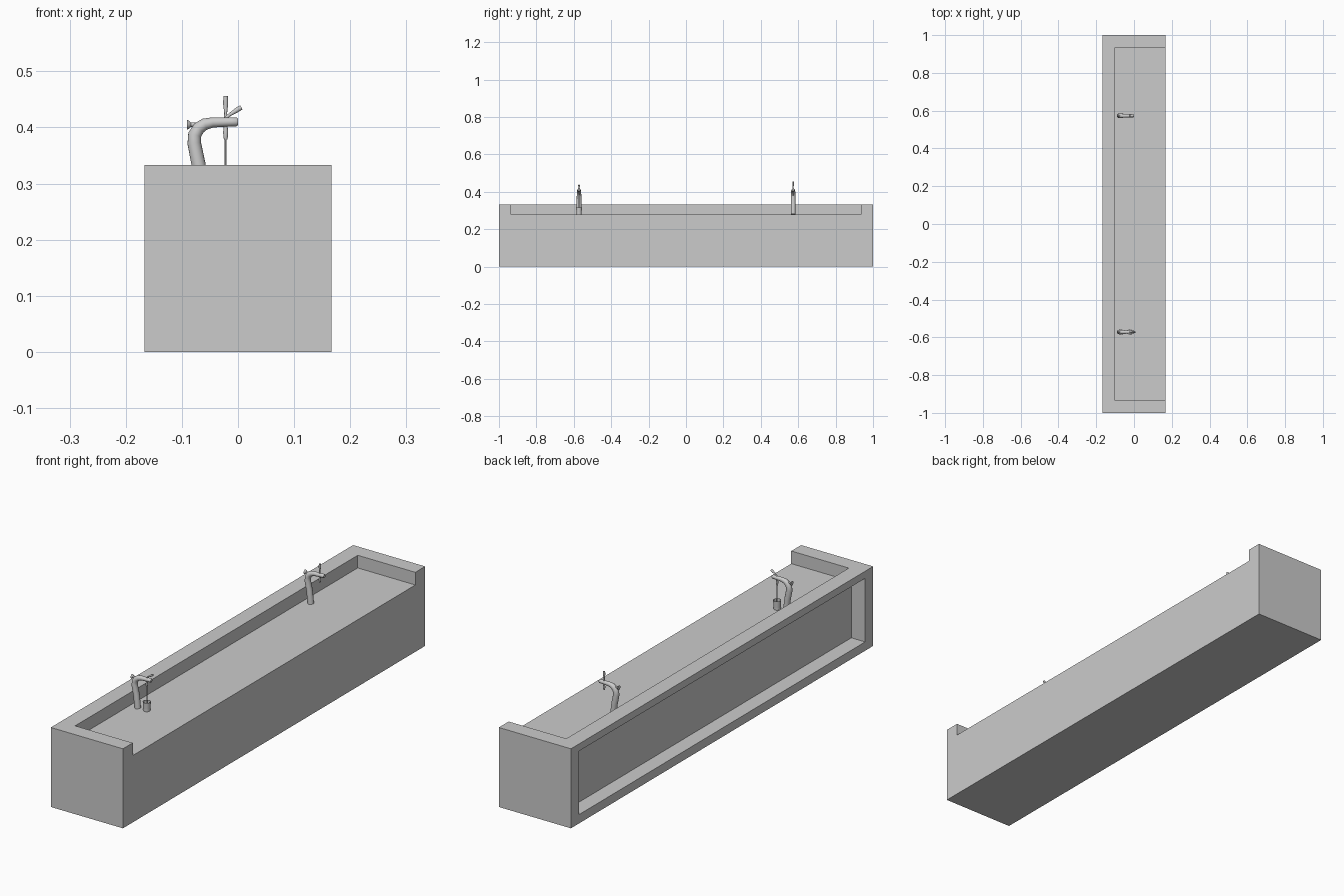
import bpy, bmesh, math
from mathutils import Vector

if "Cube" in bpy.data.objects:
    bpy.data.objects.remove(bpy.data.objects["Cube"])


def box(name, lo, hi):
    bm = bmesh.new()
    bmesh.ops.create_cube(bm, size=1)
    for v in bm.verts:
        v.co = Vector([(lo[i] + hi[i]) / 2 + v.co[i] * (hi[i] - lo[i]) for i in range(3)])
    return finish(name, bm)


def finish(name, bm, smooth=False):
    bmesh.ops.recalc_face_normals(bm, faces=bm.faces)
    me = bpy.data.meshes.new(name)
    bm.to_mesh(me)
    bm.free()
    ob = bpy.data.objects.new(name, me)
    bpy.context.collection.objects.link(ob)
    if smooth:
        bpy.ops.object.select_all(action='DESELECT')
        ob.select_set(True)
        bpy.context.view_layer.objects.active = ob
        bpy.ops.object.shade_smooth_by_angle(angle=math.radians(40))
    return ob


def tube(name, y, stations, sides=16):
    """Loft circles along (x, z, radius) stations lying in the plane of constant y."""
    bm = bmesh.new()
    pts = [Vector((x, y, z)) for x, z, r in stations]
    side = Vector((0, 1, 0))
    rings = []
    for i, p in enumerate(pts):
        t = (pts[min(i + 1, len(pts) - 1)] - pts[max(i - 1, 0)]).normalized()
        n = t.cross(side)
        r = stations[i][2]
        rings.append([bm.verts.new(p + r * (math.cos(a) * n + math.sin(a) * side))
                      for a in (2 * math.pi * k / sides for k in range(sides))])
    for a, b in zip(rings, rings[1:]):
        for k in range(sides):
            j = (k + 1) % sides
            bm.faces.new((a[k], a[j], b[j], b[k]))
    bm.faces.new(rings[0])
    bm.faces.new(rings[-1])
    return finish(name, bm, True)


# Long counter block with a sunken top (open to +x) and a niche in the -x side
counter = box("counter", (-0.167, -1, 0), (0.167, 1, 0.333))
cutters = [box("top_cutter", (-0.1, -0.935, 0.28), (0.3, 0.935, 0.5)),
           box("niche_cutter", (-0.3, -0.947, 0.037), (-0.103, 0.947, 0.303))]
bpy.context.view_layer.objects.active = counter
for c in cutters:
    m = counter.modifiers.new(c.name, 'BOOLEAN')
    m.operation = 'DIFFERENCE'
    m.solver = 'EXACT'
    m.object = c
    bpy.ops.object.modifier_apply(modifier=m.name)
    bpy.data.objects.remove(c)

# Two taps: curved body, rear knob, nozzle under the spout, and a handle
body = [(-0.064, 0.28, 0.0125), (-0.070, 0.333, 0.0125), (-0.078, 0.372, 0.0122),
        (-0.077, 0.387, 0.012), (-0.070, 0.399, 0.0115), (-0.059, 0.406, 0.0105),
        (-0.045, 0.409, 0.009), (-0.012, 0.410, 0.008), (-0.003, 0.410, 0.008),
        (0.0, 0.410, 0.006)]
for label, y in (("front", -0.572), ("back", 0.573)):
    tube(label + "_tap_body", y, body)
    tube(label + "_tap_knob", y, [(-0.091, 0.405, 0.009), (-0.087, 0.405, 0.007),
                                  (-0.084, 0.405, 0.004), (-0.075, 0.405, 0.004)])
    tube(label + "_tap_nozzle", y, [(-0.022, 0.405, 0.003), (-0.022, 0.392, 0.0045),
                                    (-0.022, 0.383, 0.004), (-0.022, 0.379, 0.003)])

# The front tap is pulled open, the back tap is upright and closed
tube("front_tap_handle", -0.572, [(-0.022, 0.416, 0.003), (-0.016, 0.422, 0.0028),
                                  (0.001, 0.433, 0.0045), (0.006, 0.436, 0.0042)])
tube("back_tap_handle", 0.573, [(-0.022, 0.414, 0.0035), (-0.022, 0.425, 0.0025),
                                (-0.022, 0.442, 0.0045), (-0.022, 0.456, 0.004)])

# Stream from the open tap, falling into a hollow cup
tube("stream", -0.572, [(-0.022, 0.382, 0.0018), (-0.022, 0.290, 0.0018)], 8)
tube("cup", -0.572, [(-0.022, 0.28, 0.0135), (-0.022, 0.317, 0.0155)], 20)
cup = bpy.data.objects["cup"]
bm = bmesh.new()
bm.from_mesh(cup.data)
top = max(bm.faces, key=lambda f: f.calc_center_median().z)
bmesh.ops.inset_region(bm, faces=[top], thickness=0.0015)
down = bmesh.ops.extrude_face_region(bm, geom=[top])
for v in [g for g in down["geom"] if isinstance(g, bmesh.types.BMVert)]:
    v.co.z -= 0.033
bmesh.ops.delete(bm, geom=[f for f in bm.faces if f.is_valid and f == top], context='FACES')
bm.to_mesh(cup.data)
bm.free()
